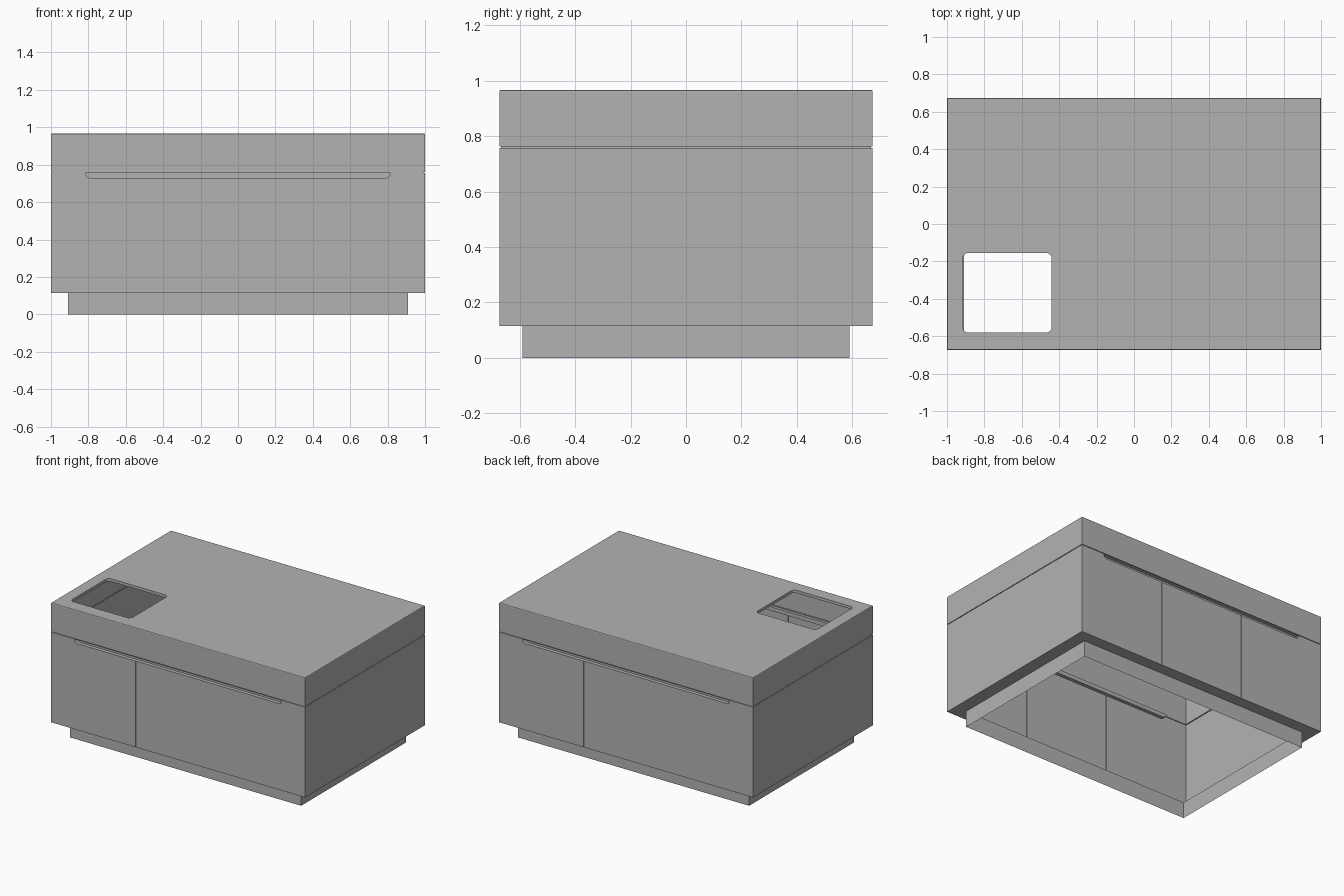
import bpy, bmesh
from math import sin, cos, pi

cube = bpy.data.objects.get("Cube")
if cube:
    bpy.data.objects.remove(cube, do_unlink=True)

W, D, H = 1.0, 0.673, 0.967            # half width, half depth, height
BASE, SEAM, LIP = 0.115, 0.757, 0.762  # cabinet bottom, cabinet top, counter underside
SLOT_Z, SLOT_X, SLOT_DEPTH = 0.729, 0.815, 0.025
DOOR_X, GAP, GAP_DEPTH = 0.334, 0.002, 0.004

grey = bpy.data.materials.new("plain_grey")
grey.use_nodes = True
grey.diffuse_color = (0.45, 0.45, 0.45, 1)
grey.node_tree.nodes["Principled BSDF"].inputs["Base Color"].default_value = grey.diffuse_color


def finish(name, bm):
    bmesh.ops.remove_doubles(bm, verts=bm.verts, dist=0.0001)
    mesh = bpy.data.meshes.new(name)
    bm.to_mesh(mesh)
    bm.free()
    mesh.materials.append(grey)
    obj = bpy.data.objects.new(name, mesh)
    bpy.context.collection.objects.link(obj)
    return obj


def face(bm, points):
    bm.faces.new([bm.verts.new(p) for p in points])


def rectangle(dx, dy, z):
    x, y = W - dx, D - dy
    return [(-x, -y, z), (x, -y, z), (x, y, z), (-x, y, z)]


def band(bm, low, high, sides=None):
    n = len(low)
    for i in sides or range(n):
        j = (i + 1) % n
        face(bm, [low[i], low[j], high[j], high[i]])


def stack(bm, sections):
    loops = [rectangle(*s) for s in sections]
    for low, high in zip(loops, loops[1:]):
        band(bm, low, high)


def arc(cx, cy, r, start, end, steps=6):
    angles = [start + (end - start) * i / steps for i in range(steps + 1)]
    return [(cx + r * cos(a), cy + r * sin(a)) for a in angles]


# Recessed plinth, open underneath
bm = bmesh.new()
stack(bm, [(0.09, 0.083, 0), (0.09, 0.083, BASE)])
finish("plinth", bm)

# Cabinet underside, end panels and shadow gap below the counter
bm = bmesh.new()
stack(bm, [(0.09, 0.083, BASE), (0, 0, BASE)])
band(bm, rectangle(0, 0, BASE), rectangle(0, 0, SEAM), sides=(1, 3))
stack(bm, [(0, 0, SEAM), (0.006, 0.006, SEAM), (0.006, 0.006, LIP)])
finish("cabinet_body", bm)

# Doors and grip slot, repeated on the front and the back
r = SEAM - SLOT_Z - 0.002
left_arc = [(-SLOT_X, SEAM)] + arc(r - SLOT_X, SLOT_Z + r, r, pi, 1.5 * pi)
right_arc = [(-x, z) for x, z in reversed(left_arc)]
slot = left_arc + right_arc
a, b = DOOR_X - GAP, DOOR_X + GAP
doors = {
    "right_door": [(-W, BASE), (-b, BASE), (-b, SLOT_Z)] + left_arc[::-1] + [(-W, SEAM)],
    "middle_door": [(-a, BASE), (a, BASE), (a, SLOT_Z), (-a, SLOT_Z)],
    "left_door": [(b, BASE), (W, BASE), (W, SEAM)] + right_arc[::-1] + [(b, SLOT_Z)],
}
for side, s in (("front", 1), ("back", -1)):
    def place(points, depth):
        return [(s * x, s * (depth - D), z) for x, z in points]

    for name, outline in doors.items():
        bm = bmesh.new()
        face(bm, place(outline, 0))
        finish(side + "_" + name, bm)

    # Narrow grooves between the doors
    bm = bmesh.new()
    for c in (-DOOR_X, DOOR_X):
        groove = [(c - GAP, 0), (c - GAP, GAP_DEPTH), (c + GAP, GAP_DEPTH), (c + GAP, 0)]
        for (x0, d0), (x1, d1) in zip(groove, groove[1:]):
            low, high = [place([(x0, z)], d0) + place([(x1, z)], d1) for z in (BASE, SLOT_Z)]
            face(bm, low + high[::-1])
    finish(side + "_door_grooves", bm)

    # Grip slot pressed inward under the counter
    bm = bmesh.new()
    outer, inner = place(slot, 0), place(slot, SLOT_DEPTH)
    band(bm, outer, inner, sides=range(len(slot) - 1))
    face(bm, inner)
    face(bm, [inner[0], inner[-1], outer[-1], outer[0]])
    finish(side + "_grip_slot", bm)

# Hollow countertop with softened top edges
bm = bmesh.new()
e = 0.006
stack(bm, [(0.006, 0.006, LIP), (0, 0, LIP), (0, 0, H - e),
           (e * 0.3, e * 0.3, H - e * 0.3), (e, e, H)])

# Top surface with a rounded opening and a short rim
x0, x1, y0, y1, r = -0.915, -0.44, -0.58, -0.155, 0.028
hole = []
for i, (cx, cy) in enumerate([(x1 - r, y1 - r), (x0 + r, y1 - r), (x0 + r, y0 + r), (x1 - r, y0 + r)]):
    hole += arc(cx, cy, r, i * pi / 2, (i + 1) * pi / 2)
rim = [(x, y, H) for x, y in hole]
edges = []
for loop in (rectangle(e, e, H), rim):
    verts = [bm.verts.new(p) for p in loop]
    edges += [bm.edges.new((v, verts[i - 1])) for i, v in enumerate(verts)]
bmesh.ops.triangle_fill(bm, edges=edges, use_beauty=True, normal=(0, 0, 1))
band(bm, rim, [(x, y, H - 0.02) for x, y in hole])
finish("countertop", bm)
